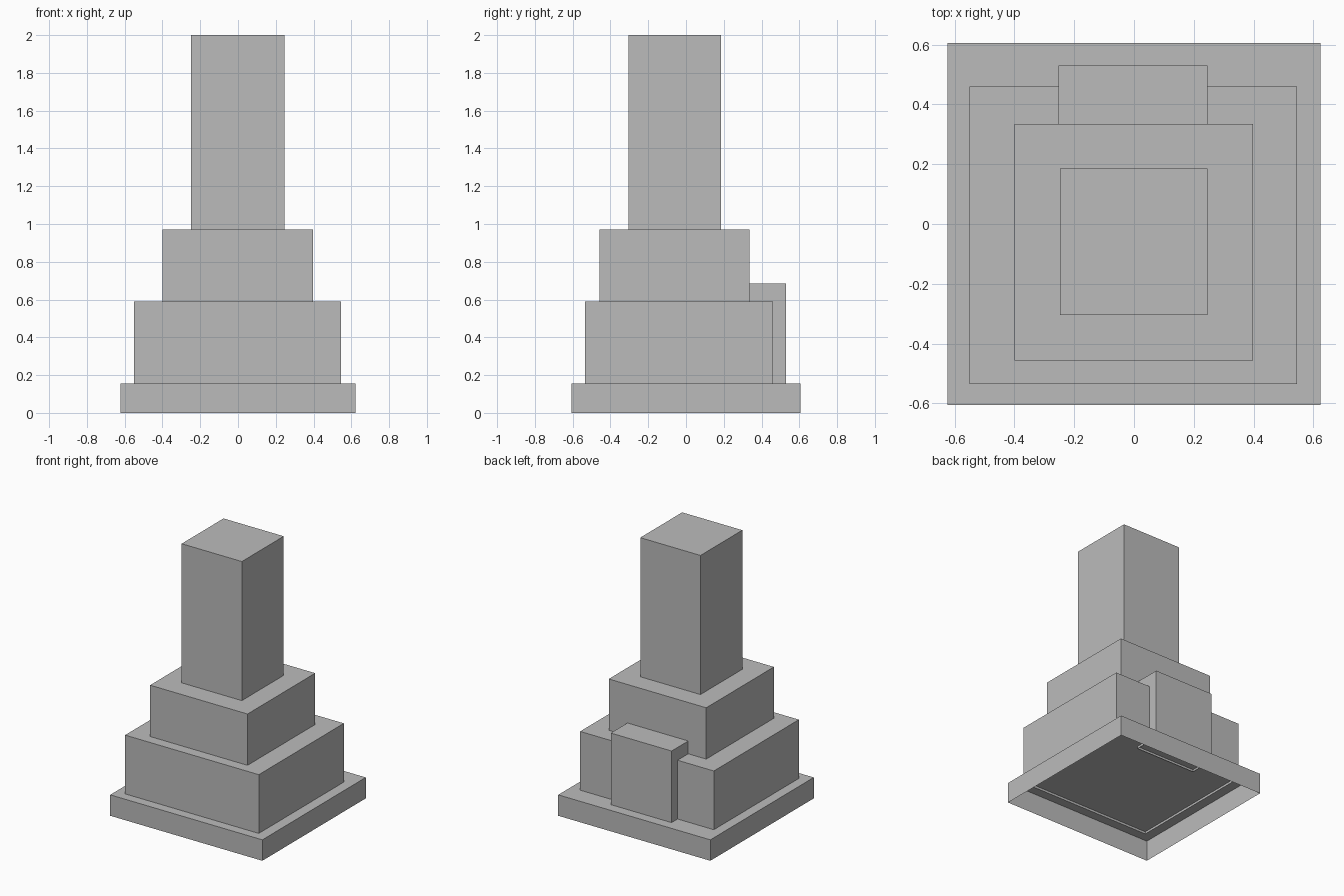
import bpy
import bmesh

old = bpy.data.objects.get("Cube")
if old:
    bpy.data.objects.remove(old, do_unlink=True)

# Single plain grey for the whole model
grey = bpy.data.materials.new("plain_grey")
grey.use_nodes = True
colour = (0.5, 0.5, 0.5, 1)
grey.diffuse_color = colour
grey.node_tree.nodes["Principled BSDF"].inputs["Base Color"].default_value = colour


def shell(name, levels, cap=True):
    """Join rectangles (x0, x1, y0, y1) stacked at given heights; cap the last."""
    bm = bmesh.new()
    rings = []
    for (x0, x1, y0, y1), z in levels:
        corners = ((x0, y0), (x1, y0), (x1, y1), (x0, y1))
        rings.append([bm.verts.new((x, y, z)) for x, y in corners])
    for low, high in zip(rings, rings[1:]):
        for i in range(4):
            j = (i + 1) % 4
            bm.faces.new((low[i], low[j], high[j], high[i]))
    if cap:
        bm.faces.new(rings[-1])
    mesh = bpy.data.meshes.new(name)
    bm.to_mesh(mesh)
    bm.free()
    mesh.materials.append(grey)
    obj = bpy.data.objects.new(name, mesh)
    bpy.context.collection.objects.link(obj)
    return obj


# Footprints
plinth = (-0.623, 0.623, -0.605, 0.605)
lower = (-0.55, 0.545, -0.535, 0.46)
upper = (-0.40, 0.398, -0.457, 0.335)
shaft = (-0.248, 0.245, -0.305, 0.185)
back = (-0.253, 0.245, 0.33, 0.53)

# Heights
step, lower_top, upper_top = 0.155, 0.59, 0.97

# Open-bottomed plinth whose top is a frame around the lower tier
shell("plinth", [(plinth, 0), (plinth, step), (lower, step)], cap=False)

# Stepped tiers and tower
shell("lower_tier", [(lower, step), (lower, lower_top)])
shell("upper_tier", [(upper, lower_top), (upper, upper_top)])
shell("tower", [(shaft, upper_top), (shaft, 2)])

# Block against the back
shell("back_block", [(back, step), (back, 0.685)])

# Underside closing the lower tier, slightly recessed
floor = shell("lower_tier_floor", [(lower, step + 0.017)])
floor.data.flip_normals()
